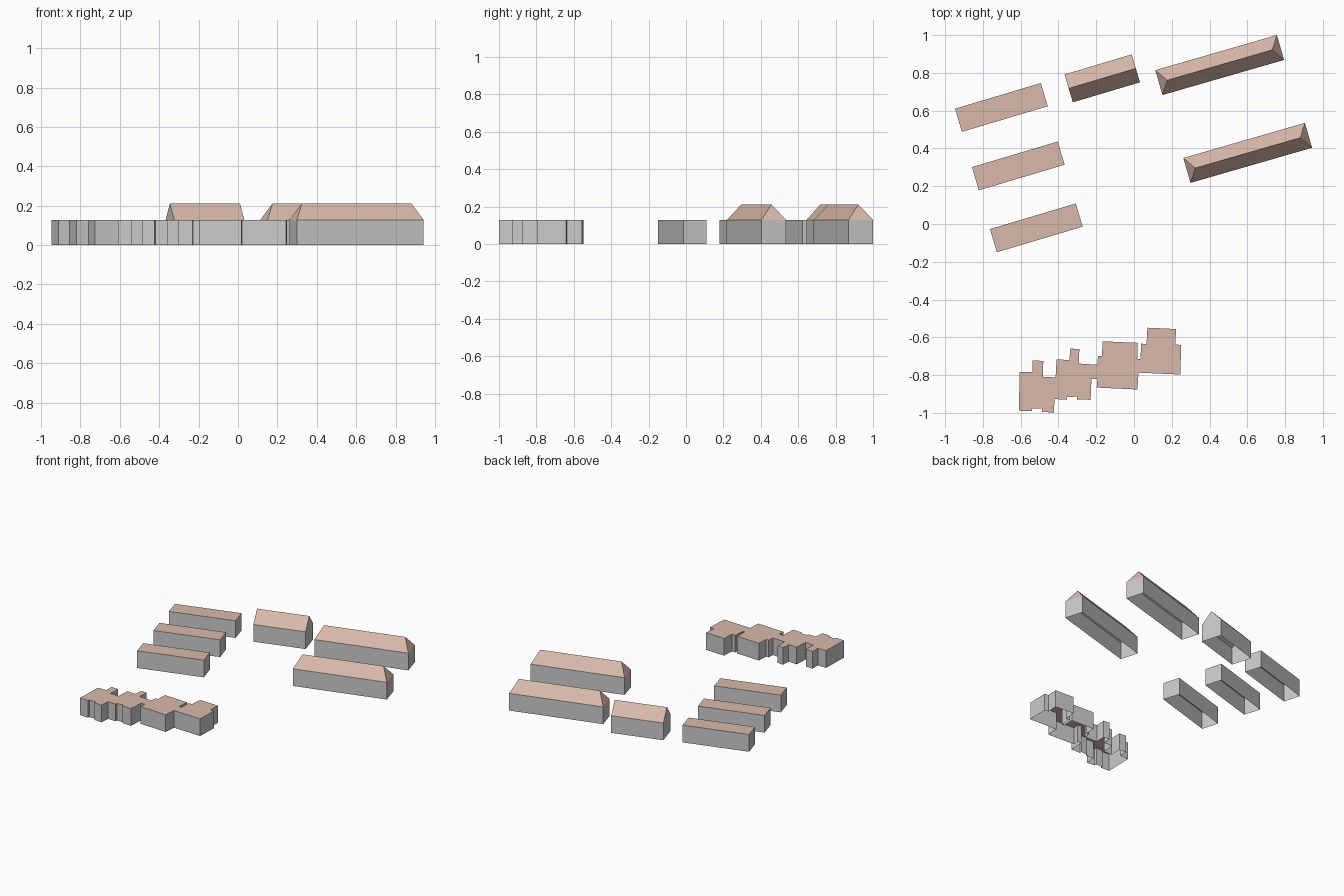
import bpy
from math import radians
from mathutils import Matrix, Vector

if "Cube" in bpy.data.objects:
    bpy.data.objects.remove(bpy.data.objects["Cube"])

EAVE, RIDGE = 0.128, 0.212
tile = bpy.data.materials.new("roof_tile")
tile.diffuse_color = (0.70, 0.49, 0.41, 1)
tile.use_nodes = True
tile.node_tree.nodes["Principled BSDF"].inputs["Base Color"].default_value = tile.diffuse_color


def add_mesh(name, verts, faces, material=None):
    mesh = bpy.data.meshes.new(name)
    mesh.from_pydata([tuple(v) for v in verts], [], faces)
    if material:
        mesh.materials.append(material)
    obj = bpy.data.objects.new(name, mesh)
    bpy.context.collection.objects.link(obj)
    return obj


def flat_block(name, outline):
    """Open-bottomed walls and a flat roof over a counter-clockwise outline."""
    n = len(outline)
    low = [(x, y, 0) for x, y in outline]
    top = [(x, y, EAVE) for x, y in outline]
    add_mesh(name + "_walls", low + top,
             [(i, (i + 1) % n, n + (i + 1) % n, n + i) for i in range(n)])
    add_mesh(name + "_roof", top, [tuple(range(n))], tile)


def rectangle(cx, cy, length, width, angle):
    turn = Matrix.Rotation(radians(angle), 2)
    return [tuple(Vector((cx, cy)) + turn @ Vector((sx * length / 2, sy * width / 2)))
            for sx, sy in ((-1, -1), (1, -1), (1, 1), (-1, 1))]


def ridged_block(name, cx, cy, length, width, angle, inset):
    """Pitched block: inset 0 gives gable ends, otherwise hipped ends."""
    base = rectangle(cx, cy, length, width, angle)
    axis = Matrix.Rotation(radians(angle), 2) @ Vector((length / 2 - inset, 0))
    low = [(x, y, 0) for x, y in base]
    top = [(x, y, EAVE) for x, y in base]
    ridge = [(cx + s * axis.x, cy + s * axis.y, RIDGE) for s in (-1, 1)]
    walls = [(0, 1, 5, 4), (1, 2, 6, 5), (2, 3, 7, 6), (3, 0, 4, 7)]
    slopes = [(0, 1, 5, 4), (2, 3, 4, 5)]
    ends = [(1, 2, 5), (3, 0, 4)]
    if inset:
        slopes += ends
    else:
        walls[1], walls[3] = (1, 2, 6, 9, 5), (3, 0, 4, 8, 7)
    add_mesh(name + "_walls", low + top + ridge if not inset else low + top, walls)
    add_mesh(name + "_roof", top + ridge, slopes, tile)


# three flat-roofed rows on the left
for i, (x, y) in enumerate([(-0.702, 0.617), (-0.6125, 0.3075), (-0.517, -0.0205)]):
    flat_block(f"flat_row_{i + 1}", rectangle(x, y, 0.474, 0.128, 16.6))

# gabled block at the back, two hipped blocks on the right
ridged_block("gabled_block", -0.168, 0.771, 0.371, 0.154, 16.6, 0)
ridged_block("hipped_block_back", 0.4537, 0.8415, 0.67, 0.137, 16.1, 0.046)
ridged_block("hipped_block_front", 0.602, 0.3765, 0.67, 0.137, 16.1, 0.046)

# stepped terrace at the front, traced clockwise
terrace = [
    (-.605, -.784), (-.537, -.784), (-.537, -.722), (-.480, -.725), (-.483, -.810),
    (-.415, -.812), (-.410, -.717), (-.342, -.720), (-.337, -.659), (-.289, -.663),
    (-.293, -.739), (-.194, -.745), (-.191, -.700), (-.170, -.700), (-.166, -.621),
    (.020, -.629), (.017, -.715), (.034, -.715), (.038, -.633), (.066, -.637),
    (.071, -.549), (.223, -.556), (.219, -.637), (.250, -.641), (.245, -.797),
    (.024, -.787), (.018, -.876), (-.198, -.866), (-.193, -.821), (-.225, -.819),
    (-.230, -.931), (-.303, -.928), (-.303, -.914), (-.356, -.916), (-.356, -.930),
    (-.420, -.927), (-.425, -.999), (-.488, -.994), (-.488, -.977), (-.541, -.977),
    (-.541, -.991), (-.610, -.988)]
flat_block("stepped_terrace", terrace[::-1])
